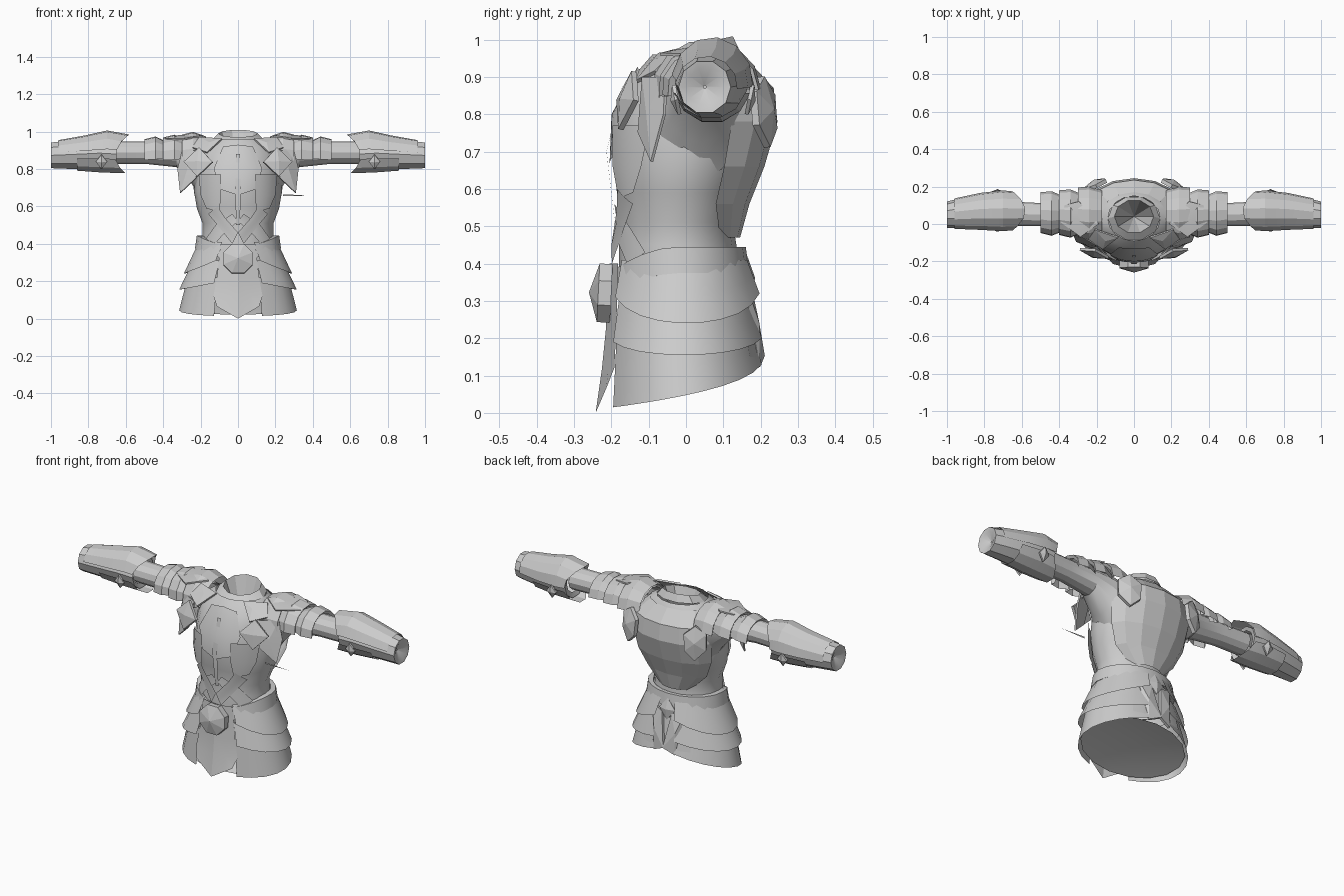
import bpy, bmesh, math
from mathutils import Vector

cube = bpy.data.objects.get("Cube")
if cube:
    bpy.data.objects.remove(cube, do_unlink=True)

GREY = (0.6, 0.6, 0.6, 1)
steel = bpy.data.materials.new("plain grey")
steel.use_nodes = True
steel.diffuse_color = GREY
steel.node_tree.nodes["Principled BSDF"].inputs["Base Color"].default_value = GREY


def add(name, verts, faces, pair=False, smooth=28):
    """Make one mesh object, or a left and right pair."""
    for side, s in (("left_", 1), ("right_", -1)) if pair else (("", 1),):
        bm = bmesh.new()
        vs = [bm.verts.new((s * v[0], v[1], v[2])) for v in verts]
        for f in faces:
            bm.faces.new([vs[i] for i in (f if s > 0 else f[::-1])])
        bmesh.ops.recalc_face_normals(bm, faces=bm.faces)
        me = bpy.data.meshes.new(side + name)
        bm.to_mesh(me)
        bm.free()
        me.materials.append(steel)
        ob = bpy.data.objects.new(side + name, me)
        bpy.context.collection.objects.link(ob)
        bpy.ops.object.select_all(action="DESELECT")
        ob.select_set(True)
        bpy.context.view_layer.objects.active = ob
        bpy.ops.object.shade_smooth_by_angle(angle=math.radians(smooth))


def skin(rows, closed):
    n = len(rows[0])
    faces = []
    for r in range(len(rows) - 1):
        for i in range(n if closed else n - 1):
            j = (i + 1) % n
            faces.append((r * n + i, r * n + j, (r + 1) * n + j, (r + 1) * n + i))
    return [v for row in rows for v in row], faces


def fan(ring, apex):
    n = len(ring)
    return ring + [apex], [(i, (i + 1) % n, n) for i in range(n)]


def angles(n, a0, a1):
    closed = a1 - a0 == 360
    return closed, [math.radians(a0 + (a1 - a0) * i / (n if closed else n - 1)) for i in range(n)]


def upright(name, rings, n=14, a0=0, a1=360, **kw):
    """Vertical shell; each ring is z, half width, front y, back y."""
    closed, ang = angles(n, a0, a1)
    rows = [[(w * math.cos(a), (f + b) / 2 + (b - f) / 2 * math.sin(a), z) for a in ang]
            for z, w, f, b in rings]
    add(name, *skin(rows, closed), **kw)


def along_arm(name, rings, n=10, a0=0, a1=360, point=0, **kw):
    """Sleeve along x; each ring is x, centre y, centre z, radius y, radius z.
    point cuts the first edge back at the sides, leaving a tip."""
    closed, ang = angles(n, a0, a1)
    rows = [[(x + (point * math.cos(a) ** 2 if i == 0 else 0),
              cy + ry * math.cos(a), cz + rz * math.sin(a)) for a in ang]
            for i, (x, cy, cz, ry, rz) in enumerate(rings)]
    add(name, *skin(rows, closed), pair=True, **kw)


def plate(name, centre, normal, outline, depth=0.02, dome=0.015, pair=True, smooth=10):
    """Faceted plate facing a direction, with a raised centre."""
    q = Vector(normal).to_track_quat("Z", "Y")
    place = lambda x, y, z: tuple(Vector(centre) + q @ Vector((x, y, z)))
    n = len(outline)
    rows = [[place(x, y, 0) for x, y in outline], [place(x, y, depth) for x, y in outline]]
    verts, faces = skin(rows, True)
    verts.append(place(0, 0, depth + dome))
    faces += [(n + i, n + (i + 1) % n, 2 * n) for i in range(n)]
    faces.append(tuple(range(n))[::-1])
    add(name, verts, faces, pair=pair, smooth=smooth)


def diamond(w, h):
    return [(0, h), (w, 0), (0, -h), (-w, 0)]


def polygon(r, n, turn=0):
    return [(r * math.cos(math.tau * (i + turn) / n), r * math.sin(math.tau * (i + turn) / n))
            for i in range(n)]


# Torso shell
BODY = [(0.34, .2, -.18, .14), (0.45, .19, -.18, .135), (0.51, .19, -.17, .125),
        (0.59, .22, -.185, .15), (0.68, .235, -.195, .18), (0.78, .23, -.195, .2),
        (0.86, .22, -.165, .2), (0.92, .2, -.125, .18), (0.96, .14, -.09, .15)]
upright("torso", BODY, n=16)


def on_body(x, z, lift):
    """Point on the front of the torso."""
    for (z0, *lo), (z1, *hi) in zip(BODY, BODY[1:]):
        if z0 <= z <= z1:
            w, f, b = [p + (q - p) * (z - z0) / (z1 - z0) for p, q in zip(lo, hi)]
            r = math.sqrt(max(0, 1 - (x / w) ** 2))
            return (x, (f + b) / 2 - (b - f) / 2 * r - lift, z)


def front_strip(name, left_edge, right_edge, lift=0.012, **kw):
    """Strip laid on the torso between two edges."""
    rows = []
    steps = 5
    for a, b in zip(left_edge, right_edge):
        rows.append([on_body(a[0] + (b[0] - a[0]) * t / steps,
                             a[1] + (b[1] - a[1]) * t / steps, lift) for t in range(steps + 1)])
    add(name, *skin(rows, False), **kw)


# Collar, higher behind, with a deep neck lining
collar = [[], []]
for x, y in polygon(1, 10):
    collar[0].append((.14 * x, .03 + .12 * y, .955 + .015 * y))
    collar[1].append((.105 * x, .04 + .09 * y, .99 + .02 * y))
add("collar", *skin(collar, True))
add("neck_lining", *fan(collar[1], (0, .04, .72)), smooth=5)

# Breast panels, centre ridge and waist straps
front_strip("breast_panel", [(0, .93), (0, .8), (0, .66)], [(.08, .92), (.13, .8), (.09, .69)], pair=True)
front_strip("side_breast_panel", [(.09, .77), (.09, .66), (.1, .57)],
            [(.21, .77), (.2, .66), (.17, .59)], lift=.018, pair=True)
front_strip("centre_ridge", [(-.01, .88), (-.015, .7), (-.01, .5)],
            [(.01, .88), (.015, .7), (.01, .5)], lift=.018)
front_strip("waist_strap", [(.0, .46), (.07, .54), (.11, .6)], [(.03, .4), (.11, .5), (.16, .56)],
            lift=.02, pair=True)
front_strip("lower_strap", [(.0, .52), (.08, .45), (.13, .39)], [(.03, .56), (.12, .5), (.17, .43)],
            lift=.014, pair=True)

# Back shell with a pointed lower edge and shoulder blade plates
upright("back_shell", [(.94, .17, -.06, .17), (.87, .24, -.04, .235), (.78, .25, -.04, .245),
                       (.66, .235, -.04, .21), (.56, .19, -.04, .17), (.47, .1, .02, .145)],
        n=7, a0=8, a1=172, smooth=5)
plate("shoulder_blade", (.2, .2, .81), (.45, 1, .1),
      [(0, .09), (.06, .04), (.055, -.05), (0, -.1), (-.06, -.04), (-.06, .05)], .02, .02)

# Belt, sagging towards the buckle
belt = [[], [], [], []]
for c, s in polygon(1, 20):
    sag = .06 * max(0, -s) ** 2
    for row, (z, w, d) in zip(belt, [(.375, .205, .165), (.375, .23, .185),
                                     (.445, .22, .175), (.445, .19, .155)]):
        row.append((w * c, -.015 + d * s, z - sag))
add("belt", *skin(belt, True))
plate("buckle", (0, -.2, .32), (0, -1, .05), polygon(.085, 8, .5), .035, .025, pair=False)

# Skirt lames, each with a drooping lower edge; values are top z, rim z front, side, back
for name, top, rim, w0, w1 in (("upper_lame", .41, (.31, .24, .32), .21, .29),
                               ("middle_lame", .31, (.19, .155, .2), .24, .315),
                               ("lower_lame", .22, (.015, .05, .13), .27, .315)):
    rows = [[] for _ in range(3)]
    for i in range(10):
        t = i / 9
        a = math.radians(-66 + 144 * t)
        f, m, b = rim
        low = f * (1 - t) * (1 - 2 * t) + 4 * m * t * (1 - t) + b * t * (2 * t - 1)
        for k, row in enumerate(rows):
            u = k / 2
            w = w0 + (w1 - w0) * u
            d = .175 + .24 * (w - .2) + .015 * u * t
            row.append((w * math.cos(a), -.01 + d * math.sin(a), top + (low - top) * u))
    add(name, *skin(rows, False), pair=True)

# Skirt underside
hem = [(.305 * x, -.01 + .185 * y, .075 + .055 * y) for x, y in polygon(1, 16)]
add("skirt_lining", *fan(hem, (0, .0, .11)), smooth=5)

# Front and back skirt panels
cols = [-.125, -.065, 0, .065, .125]
rows = [[(x * k, y + .25 * abs(x) * k, z + drop * (abs(x) / .125)) for x in cols]
        for z, y, k, drop in ((.4, -.205, .75, 0), (.22, -.215, .9, 0), (.12, -.225, 1.05, 0), (0, -.242, .9, .065))]
add("front_panel", *skin(rows, False), smooth=12)
upright("back_panel", [(.41, .2, -.18, .15), (.28, .25, -.18, .175), (.15, .28, -.18, .2)],
        n=7, a0=58, a1=122, smooth=12)
plate("back_tail", (.06, .17, .24), (.25, 1, .15), [(-.05, .13), (.03, .1), (.07, -.09), (.0, -.12)], .012)
plate("back_clasp", (0, .16, .36), (0, 1, .1), diamond(.05, .06), .01, .015, pair=False)

# Sleeves flaring into the shoulder
along_arm("sleeve", [(.19, .03, .79, .13, .16), (.25, .04, .84, .1, .115), (.33, .045, .88, .07, .07),
                     (.5, .05, .888, .062, .06), (.66, .055, .888, .065, .06)], n=12)

# Overlapping upper arm plates
for name, x0, x1, r0, r1 in (("shoulder_lame", .17, .3, .125, .145), ("upper_arm_lame", .27, .4, .1, .13),
                             ("outer_arm_lame", .37, .5, .09, .12)):
    along_arm(name, [(x0, .055, .87, r0, r0 - .02), (x0 + .07, .055, .87, r1, r1 - .015),
                     (x1, .06, .865, r1 - .01, r1 - .025), (x1 - .01, .06, .865, r1 - .03, r1 - .04)],
              n=8, a0=0, a1=190, smooth=15)

# Shoulder diamonds and flaps
plate("chest_diamond", (.21, -.15, .835), (.3, -1, .25), diamond(.08, .08), .015, .015)
plate("shoulder_flap", (.26, -.09, .8), (.6, -1, .2),
      [(-.07, .1), (.05, .1), (.07, 0), (.04, -.13), (-.05, -.05)], .008, .012)
plate("collar_flap", (.15, -.08, .93), (.2, -.7, .8), [(-.06, .04), (.07, .05), (.09, -.03), (0, -.07)], .01, .008)
plate("shoulder_ridge", (.3, .03, .965), (.1, -.1, 1), [(-.1, .06), (.06, .07), (.1, 0), (.05, -.08), (-.08, -.06)], .008, .01)
add("loose_pin", [(.24, -.1, .655), (.39, -.1, .658), (.24, -.1, .665)], [(0, 1, 2)])

# Gauntlets with a recessed end, pointed cuffs and studs
along_arm("gauntlet", [(.66, .065, .885, .07, .07), (.65, .07, .88, .095, .092), (.74, .07, .885, .1, .098),
                       (.84, .065, .88, .092, .086), (.95, .055, .875, .078, .076), (1, .05, .873, .07, .072),
                       (.995, .05, .873, .05, .05), (.97, .05, .873, .004, .004)], n=10, smooth=24)
along_arm("cuff", [(.58, .07, .885, .105, .1), (.7, .07, .885, .11, .122), (.82, .067, .88, .1, .1),
                   (.96, .055, .875, .082, .08)],
          n=7, a0=-5, a1=170, point=.07, smooth=12)
along_arm("lower_cuff", [(.6, .07, .88, .1, .105), (.72, .07, .885, .107, .108), (.86, .065, .88, .096, .092)],
          n=6, a0=195, a1=345, point=.06, smooth=12)
for name, y, d in (("front_stud", -.02, -1), ("back_stud", .165, 1)):
    plate(name, (.73, y, .84), (0, d, -.2), diamond(.03, .04), .01, .012)
